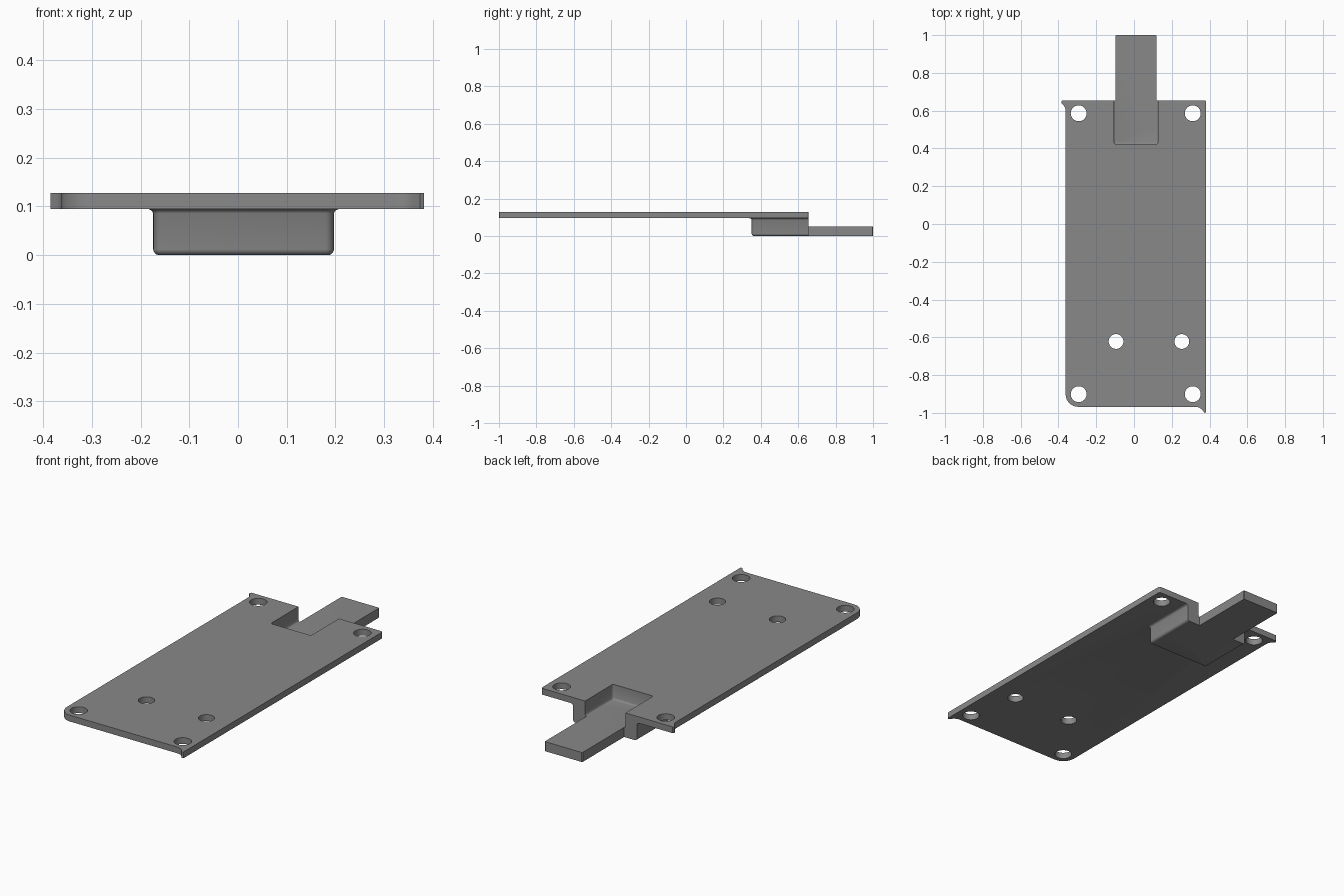
import bpy, bmesh, math

if "Cube" in bpy.data.objects:
    bpy.data.objects.remove(bpy.data.objects["Cube"])

grey = bpy.data.materials.new("neutral grey")
grey.diffuse_color = (0.25, 0.25, 0.25, 1)
grey.use_nodes = True
grey.node_tree.nodes["Principled BSDF"].inputs["Base Color"].default_value = grey.diffuse_color

BACK = 0.654          # back edge of the plate
TOP, UNDER = 0.128, 0.095


def loft(name, rings):
    """Solid skinned through rings of equal point count, bottom to top."""
    bm = bmesh.new()
    loops = [[bm.verts.new(p) for p in ring] for ring in rings]
    n = len(loops[0])
    bm.faces.new(loops[0][::-1])
    bm.faces.new(loops[-1])
    for a, b in zip(loops, loops[1:]):
        for i in range(n):
            j = (i + 1) % n
            bm.faces.new((a[i], a[j], b[j], b[i]))
    bmesh.ops.recalc_face_normals(bm, faces=bm.faces)
    mesh = bpy.data.meshes.new(name)
    bm.to_mesh(mesh)
    bm.free()
    mesh.materials.append(grey)
    obj = bpy.data.objects.new(name, mesh)
    bpy.context.collection.objects.link(obj)
    return obj


def prism(name, outline, z0, z1):
    return loft(name, [[(x, y, z) for x, y in outline] for z in (z0, z1)])


def arc(cx, cy, r, a0, a1, n=8):
    return [(cx + r * math.cos(math.radians(a0 + (a1 - a0) * i / n)),
             cy + r * math.sin(math.radians(a0 + (a1 - a0) * i / n)))
            for i in range(n + 1)]


def box_ring(x0, x1, y0, y1, r, z):
    """Rectangle with rounded front corners and a square back."""
    pts = arc(x0 + r, y0 + r, r, 180, 270, 6) + arc(x1 - r, y0 + r, r, 270, 360, 6)
    return [(x, y, z) for x, y in pts + [(x1, y1), (x0, y1)]]


def combine(target, other, operation):
    mod = target.modifiers.new(operation.lower(), 'BOOLEAN')
    mod.operation, mod.object, mod.solver = operation, other, 'EXACT'
    bpy.context.view_layer.objects.active = target
    bpy.ops.object.modifier_apply(modifier=mod.name)
    bpy.data.objects.remove(other)


# Plate: one rounded corner, two flared ears on opposite corners
outline = arc(-0.295, -0.901, 0.067, 180, 270)
outline += arc(0.325, -1.016, 0.048, 90, 38, 6)
outline += [(0.374, -1.0), (0.382, -0.996)]
outline += arc(0.374, BACK - 0.008, 0.008, 0, 90, 4)
outline += [(-0.380, BACK), (-0.385, BACK - 0.005), (-0.385, BACK - 0.013)]
outline += arc(-0.410, 0.598, 0.048, 52, 0, 6)
plate = prism("mounting_plate", outline, UNDER, TOP)

# Housing under the plate: rounded lower edge, small flare at the top
profile = [(0, -0.012), (0.0012, -0.007), (0.004, -0.0035), (0.008, -0.0008),
           (0.012, 0), (0.086, 0), (0.089, 0.0015), (0.092, 0.004),
           (0.094, 0.008), (0.095, 0.012), (0.11, 0.012)]
housing = loft("housing", [box_ring(-0.174 - d, 0.197 + d, 0.351 - d, BACK, 0.018 + d, z)
                           for z, d in profile])
combine(plate, housing, 'UNION')

# Pocket open to the back, with a filleted floor
pocket = [(0.05, -0.008), (0.051, -0.005), (0.053, -0.0025), (0.058, 0), (0.2, 0)]
cutter = loft("pocket_cutter", [box_ring(-0.107 - d, 0.127 + d, 0.423 - d, 0.8, 0.012 + d, z)
                                for z, d in pocket])
combine(plate, cutter, 'DIFFERENCE')

# Tongue running out of the pocket floor
tongue = prism("tongue", [(-0.099, 0.5), (0.119, 0.5), (0.119, 0.996), (0.115, 1.0),
                          (-0.095, 1.0), (-0.099, 0.996)], 0, 0.05)
combine(plate, tongue, 'UNION')

# Screw holes: four at the corners, two inside
holes = [(x, y, 0.042) for x in (-0.293, 0.311) for y in (-0.901, 0.586)]
holes += [(x, -0.622, 0.039) for x in (-0.095, 0.253)]
for x, y, r in holes:
    drill = prism("drill", arc(x, y, r, 0, 360, 40)[:-1], 0.0, 0.2)
    combine(plate, drill, 'DIFFERENCE')

bpy.ops.object.select_all(action='DESELECT')
plate.select_set(True)
bpy.context.view_layer.objects.active = plate
bpy.ops.object.shade_smooth_by_angle(angle=math.radians(35))
